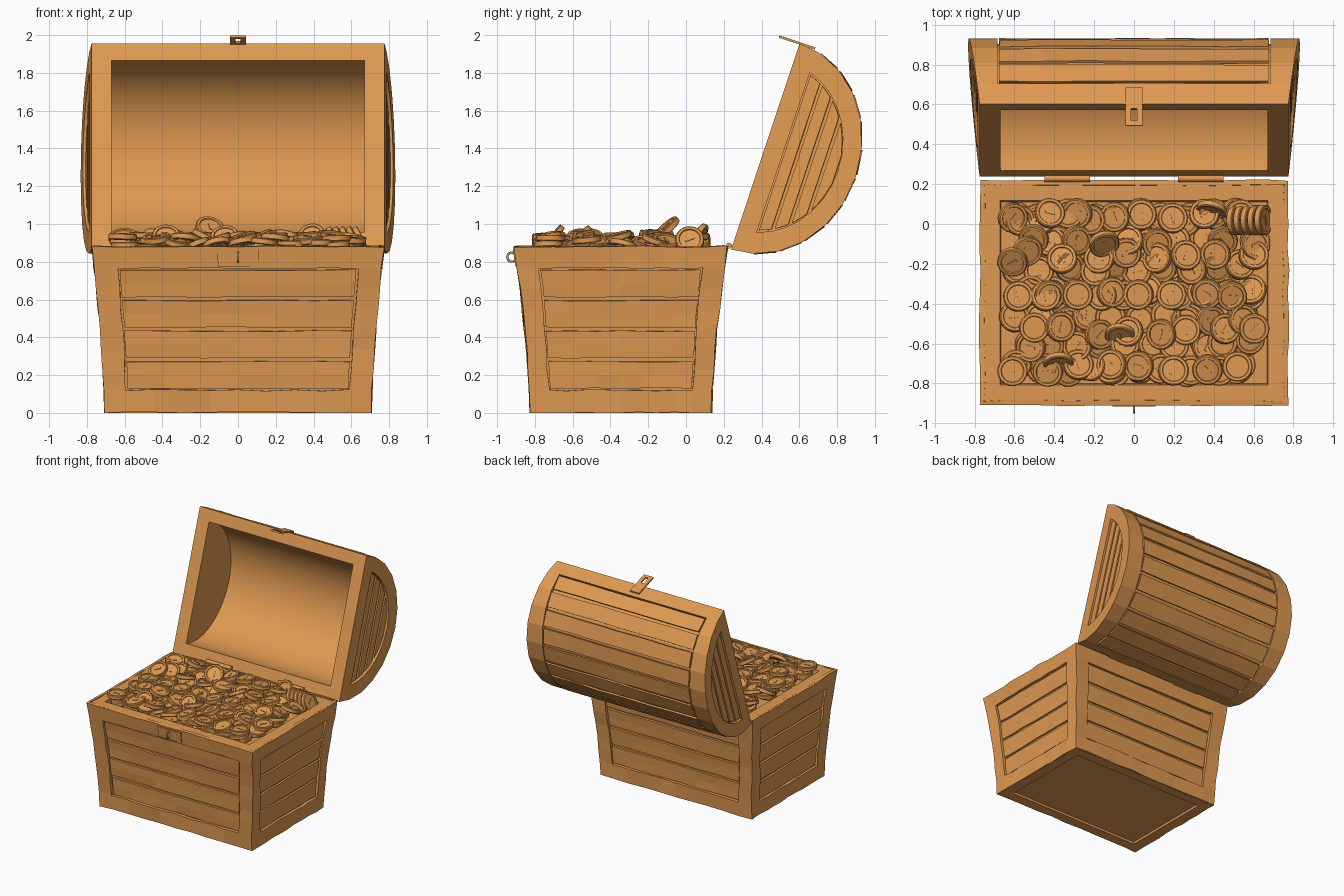
import bpy, bmesh, math, random
from mathutils import Vector, Matrix, Euler

random.seed(7)
if "Cube" in bpy.data.objects:
    bpy.data.objects.remove(bpy.data.objects["Cube"])

wood = bpy.data.materials.new("warm_amber")
wood.use_nodes = True
COLOR = (0.74, 0.32, 0.084, 1)
wood.diffuse_color = COLOR
wood.node_tree.nodes["Principled BSDF"].inputs["Base Color"].default_value = COLOR


def add_object(name, bm, thickness=0.0, recalc=False):
    if recalc:
        bmesh.ops.recalc_face_normals(bm, faces=bm.faces)
    mesh = bpy.data.meshes.new(name)
    bm.to_mesh(mesh)
    bm.free()
    mesh.materials.append(wood)
    ob = bpy.data.objects.new(name, mesh)
    bpy.context.collection.objects.link(ob)
    if thickness:
        mod = ob.modifiers.new("thickness", "SOLIDIFY")
        mod.thickness = thickness
        mod.offset = -1
    return ob


def smooth(ob, angle):
    bpy.ops.object.select_all(action="DESELECT")
    ob.select_set(True)
    bpy.context.view_layer.objects.active = ob
    bpy.ops.object.shade_smooth_by_angle(angle=angle)


def patch(bm, us, vs, place, skip=lambda u, v: False):
    """Grid of quads over us x vs, leaving out cells whose centre is skipped."""
    grid = [[bm.verts.new(place(u, v)) for v in vs] for u in us]
    for i in range(len(us) - 1):
        for j in range(len(vs) - 1):
            if not skip((us[i] + us[i + 1]) / 2, (vs[j] + vs[j + 1]) / 2):
                bm.faces.new((grid[i][j], grid[i + 1][j], grid[i + 1][j + 1], grid[i][j + 1]))
    bmesh.ops.delete(bm, geom=[v for v in bm.verts if not v.link_faces], context="VERTS")


def loft(bm, rings):
    """Join closed rings of points and cap both ends."""
    loops = [[bm.verts.new(p) for p in ring] for ring in rings]
    n = len(loops[0])
    for a, b in zip(loops, loops[1:]):
        for i in range(n):
            bm.faces.new((a[i], a[(i + 1) % n], b[(i + 1) % n], b[i]))
    bm.faces.new(loops[0])
    bm.faces.new(loops[-1])


def spread(a, b, n):
    return [a + (b - a) * i / n for i in range(n + 1)]


def wobble(bm, amount):
    for v in bm.verts:
        for k in range(3):
            v.co[k] += random.uniform(-amount, amount)
        v.co.z = max(v.co.z, 0)


# ---------- Flared base ----------
HEIGHT, MID_Y = 0.88, -0.345


def half_sizes(z):
    f = (max(z, 0) / HEIGHT) ** 1.5
    return 0.705 + 0.07 * f, 0.48 + 0.085 * f


def wall(side, out=0.0):
    """Placement on wall 0 front, 1 left, 2 back, 3 right."""
    def place(a, z):
        hx, hy = half_sizes(z)
        across, depth = (hx, hy) if side % 2 == 0 else (hy, hx)
        p = Vector((a * across, -depth - out, z))
        return Matrix.Rotation(side * math.pi / 2, 3, "Z") @ p + Vector((0, MID_Y, 0))
    return place


def base_ring(z, inset):
    hx, hy = half_sizes(z)
    hx, hy = hx - inset, hy - inset
    return [(sx * hx, MID_Y + sy * hy, z) for sx, sy in ((-1, -1), (1, -1), (1, 1), (-1, 1))]


bm = bmesh.new()
loft(bm, [base_ring(z, inset) for z, inset in (
    (0.02, 0.09), (0, 0.09), (0, 0.012), (0.06, 0.03), (0.3, 0.03), (0.6, 0.03),
    (0.84, 0.03), (HEIGHT, 0.012), (HEIGHT, 0.103), (0.84, 0.103))])
add_object("base_body", bm, recalc=True)

# Frame around the four walls
bm = bmesh.new()
LOW, HIGH = 0.12, 0.765
for side in range(4):
    edge = 0.835 if side % 2 == 0 else 0.785
    patch(bm, [-1] + spread(-edge, edge, 8) + [1], [0] + spread(LOW, HIGH, 6) + [HEIGHT],
          wall(side), lambda a, z: abs(a) < edge and LOW < z < HIGH)
bmesh.ops.remove_doubles(bm, verts=bm.verts, dist=0.001)
wobble(bm, 0.005)
add_object("base_frame", bm, 0.026)

# Horizontal planks set into each wall
for side, label in enumerate(("front", "left", "back", "right")):
    bm = bmesh.new()
    edge = 0.825 if side % 2 == 0 else 0.775
    step = (HIGH - LOW) / 4
    for k in range(4):
        z0 = LOW + k * step
        patch(bm, spread(-edge, edge, 6), spread(z0 + 0.009, z0 + step - 0.009, 2), wall(side, -0.012))
    wobble(bm, 0.003)
    add_object(label + "_planks", bm, 0.016)

# ---------- Domed lid ----------
LID_TILT = math.atan2(0.316, 0.949)
CENTRE, HALF, DEPTH = 0.57, 0.575, 0.505


def lid_point(x, s, d):
    c, k = math.cos(LID_TILT), math.sin(LID_TILT)
    return Vector((x, 0.24 + k * s + c * d, 0.87 + c * s - k * d))


def lid_width(d):
    return 0.775 + 0.058 * d / DEPTH


def arch(angle, shrink=0.0):
    return (CENTRE + (HALF - shrink) * math.cos(angle), (DEPTH - shrink) * math.sin(angle))


RIM = math.radians(13)
facets = spread(RIM, math.pi - RIM, 10)
outer = [arch(t) for t in [0, RIM] + facets + [math.pi - RIM, math.pi]]
sunk = [arch(0), arch(RIM)] + [arch(t, 0.028) for t in facets] + [arch(math.pi - RIM), arch(math.pi)]
WIN_HALF, WIN_DEPTH, WIN_LOW = 0.46, 0.405, 0.1
win_start = math.asin(WIN_LOW / WIN_DEPTH)
window = [(CENTRE + WIN_HALF * math.cos(t), WIN_DEPTH * math.sin(t))
          for t in spread(win_start, math.pi - win_start, len(outer) - 1)]


def end_ring(points, sign, inset=0.0):
    return [lid_point(sign * (lid_width(d) - inset), s, d) for s, d in points]


def flat_ring(points, x):
    return [lid_point(x, s, d) for s, d in points]


BAND = 0.685
half = [[end_ring(window, s, 0.03), end_ring(window, s), end_ring(outer, s),
         flat_ring(outer, s * BAND), flat_ring(sunk, s * BAND)] for s in (-1, 1)]
bm = bmesh.new()
loft(bm, half[0] + half[1][::-1])
bmesh.ops.remove_doubles(bm, verts=bm.verts, dist=0.0001)
bmesh.ops.dissolve_degenerate(bm, edges=bm.edges, dist=0.0001)
lid = add_object("lid_body", bm, recalc=True)

# Hollow out the lid
bm = bmesh.new()
hollow = [(CENTRE + 0.478, -0.05)] + [(CENTRE + 0.478 * math.cos(t), 0.44 * math.sin(t))
                                      for t in spread(0, math.pi, 36)] + [(CENTRE - 0.478, -0.05)]
loft(bm, [flat_ring(hollow, -0.67), flat_ring(hollow, 0.67)])
cutter = add_object("lid_cutter", bm, recalc=True)
cutter.hide_render = True
mod = lid.modifiers.new("hollow", "BOOLEAN")
mod.object = cutter
mod.operation = "DIFFERENCE"
mod.solver = "EXACT"
bpy.context.view_layer.objects.active = lid
bpy.ops.object.modifier_apply(modifier=mod.name)
bpy.data.objects.remove(cutter)
smooth(lid, math.radians(11))

# Long slats over the dome
bm = bmesh.new()
for t0, t1 in zip(facets, facets[1:]):
    (s0, d0), (s1, d1) = arch(t0 + 0.02, 0.012), arch(t1 - 0.02, 0.012)
    patch(bm, spread(-0.675, 0.675, 6), [0, 1],
          lambda x, v: lid_point(-x, s0 + (s1 - s0) * v, d0 + (d1 - d0) * v))
wobble(bm, 0.003)
add_object("lid_slats", bm, 0.014)

# Short slats in the lid ends
bm = bmesh.new()
step = (WIN_DEPTH - WIN_LOW) / 4
for sign in (-1, 1):
    for k in range(4):
        d0 = WIN_LOW + k * step + 0.008
        d1 = d0 + step - 0.016

        def end_slat(u, d):
            reach = WIN_HALF * math.sqrt(1 - (d / WIN_DEPTH) ** 2) - 0.012
            return lid_point(sign * (lid_width(d) - 0.014), CENTRE + sign * u * reach, d)
        patch(bm, spread(-1, 1, 4), spread(d0, d1, 3), end_slat)
for f in bm.faces:
    f.normal_update()
    if f.normal.x * f.calc_center_median().x < 0:
        f.normal_flip()
add_object("lid_end_slats", bm, 0.018)

# ---------- Metalwork ----------
bm = bmesh.new()
patch(bm, [-0.043, -0.014, 0.014, 0.043], [0.495, 0.52, 0.58, 0.685],
      lambda x, y: (x, y, 1.998 - (y - 0.495) * 0.33),
      lambda x, y: abs(x) < 0.01 and 0.52 < y < 0.58)
add_object("hasp", bm, 0.012)

bm = bmesh.new()
patch(bm, [-0.14, 0, 0.14], [0.775, 0.865], wall(0, 0.008))
add_object("lock_plate", bm, 0.009)

bpy.ops.mesh.primitive_torus_add(major_radius=0.024, minor_radius=0.006, major_segments=20,
                                 minor_segments=8, location=(0, -0.922, 0.825),
                                 rotation=(0, math.pi / 2, 0))
staple = bpy.context.object
staple.name = "staple_ring"
staple.data.materials.append(wood)
smooth(staple, 0.9)

for sign, label in ((1, "left"), (-1, "right")):
    bpy.ops.mesh.primitive_cylinder_add(vertices=12, radius=0.016, depth=0.23, rotation=(0, math.pi / 2, 0),
                                        location=(sign * 0.335, 0.228, 0.885))
    hinge = bpy.context.object
    hinge.name = label + "_hinge"
    hinge.data.materials.append(wood)
    smooth(hinge, 0.6)

# ---------- Coins ----------
bm = bmesh.new()
profile = [(0.055, 0.010), (0.058, 0.016), (0.071, 0.016), (0.076, 0.012)]
profile += [(r, -z) for r, z in reversed(profile)]
loft(bm, [[(r * math.cos(t), r * math.sin(t), z) for t in spread(0, math.tau, 24)[:-1]]
          for r, z in profile])
bmesh.ops.create_cube(bm, size=1, matrix=Matrix.Diagonal((0.013, 0.052, 0.028, 1)))
coin = add_object("coin", bm, recalc=True)
smooth(coin, 0.6)


def place_coin(x, y, z, tilt, heading):
    ob = bpy.data.objects.new("coin", coin.data)
    ob.matrix_world = (Matrix.Translation((x, y, z)) @ Matrix.Rotation(heading, 4, "Z")
                       @ Matrix.Rotation(tilt, 4, "X")
                       @ Matrix.Rotation(random.uniform(0, math.tau), 4, "Z"))
    bpy.context.collection.objects.link(ob)


for cols, rows, z, max_tilt in ((10, 7, 0.865, 0.2), (10, 7, 0.895, 0.45), (8, 5, 0.925, 0.5)):
    for i in range(cols):
        for j in range(rows):
            x = -0.59 + 1.18 * (i + 0.5 * (j % 2)) / (cols - 0.5)
            y = MID_Y - 0.38 + 0.76 * j / (rows - 1)
            place_coin(x + random.uniform(-0.025, 0.025), y + random.uniform(-0.02, 0.02),
                       z + random.uniform(-0.01, 0.015), random.uniform(0, max_tilt),
                       random.uniform(0, math.tau))

# Leaning row in the back corner and a few coins on top of the heap
for k in range(5):
    place_coin(0.51 + 0.035 * k, 0.02, 0.915, 1.1, math.pi / 2)
coin.matrix_world = Matrix.Translation((-0.15, -0.1, 0.98)) @ Euler((0.75, 0, 0.3)).to_matrix().to_4x4()
for x, y, tilt in ((0.39, 0.07, 1.1), (-0.38, -0.7, 0.9), (-0.07, -0.56, 0.8), (-0.61, -0.19, 0.5)):
    place_coin(x, y, 0.93, tilt, random.uniform(-0.5, 0.5))
